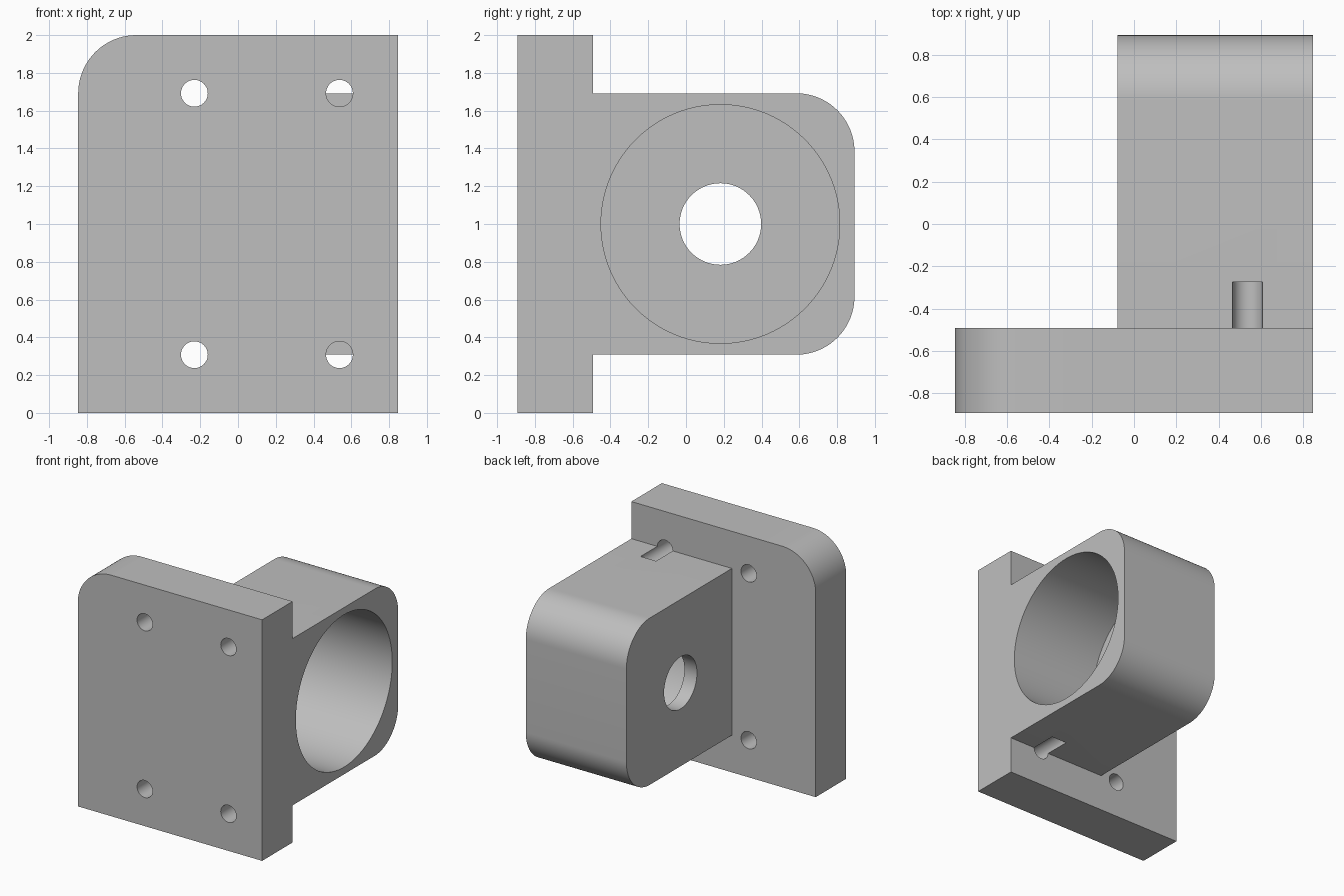
import bpy
import bmesh
from math import cos, sin, pi, radians
from mathutils import Vector

if "Cube" in bpy.data.objects:
    bpy.data.objects.remove(bpy.data.objects["Cube"], do_unlink=True)

HALF_X, HALF_Y = 0.846, 0.892
PLATE_BACK = -0.492
LOW, HIGH = 0.308, 1.692
FILLET = 0.308

grey = bpy.data.materials.new("plain grey")
grey.use_nodes = True
grey.diffuse_color = (0.52, 0.52, 0.52, 1)
grey.node_tree.nodes["Principled BSDF"].inputs["Base Color"].default_value = (0.52, 0.52, 0.52, 1)


def arc(cx, cy, r, start, sweep, steps):
    """Points along an arc, angles in degrees."""
    return [(cx + r * cos(radians(start + sweep * i / steps)),
             cy + r * sin(radians(start + sweep * i / steps))) for i in range(steps + 1)]


def prism(name, profile, axis, start, end):
    """Extrude a 2D profile along x (profile in y, z) or y (profile in x, z)."""
    bm = bmesh.new()
    place = (lambda p: (start, *p)) if axis == "x" else (lambda p: (p[0], start, p[1]))
    face = bm.faces.new([bm.verts.new(place(p)) for p in profile])
    grown = bmesh.ops.extrude_face_region(bm, geom=[face])["geom"]
    move = Vector((end - start, 0, 0)) if axis == "x" else Vector((0, end - start, 0))
    bmesh.ops.translate(bm, vec=move, verts=[v for v in grown if isinstance(v, bmesh.types.BMVert)])
    bmesh.ops.recalc_face_normals(bm, faces=bm.faces)
    mesh = bpy.data.meshes.new(name)
    bm.to_mesh(mesh)
    bm.free()
    mesh.materials.append(grey)
    obj = bpy.data.objects.new(name, mesh)
    bpy.context.collection.objects.link(obj)
    return obj


def rod(name, cx, cy, r, axis, start, end, sides):
    return prism(name, arc(cx, cy, r, 0, 360, sides)[:-1], axis, start, end)


def combine(target, other, operation):
    """Apply a boolean and discard the helper."""
    mod = target.modifiers.new(operation, "BOOLEAN")
    mod.operation, mod.object, mod.solver = operation, other, "EXACT"
    bpy.context.view_layer.objects.active = target
    bpy.ops.object.modifier_apply(modifier=mod.name)
    bpy.data.objects.remove(other, do_unlink=True)


# Mounting plate with one rounded top corner
plate_outline = [(-HALF_X, 0), (HALF_X, 0), (HALF_X, 2)]
plate_outline += arc(-HALF_X + FILLET, 2 - FILLET, FILLET, 90, 90, 20)
bracket = prism("bracket", plate_outline, "y", -HALF_Y, PLATE_BACK)

# Housing block with rounded rear edges, sunk into the plate
block_outline = [(PLATE_BACK - 0.1, HIGH), (PLATE_BACK - 0.1, LOW)]
block_outline += arc(HALF_Y - FILLET, LOW + FILLET, FILLET, -90, 90, 20)
block_outline += arc(HALF_Y - FILLET, HIGH - FILLET, FILLET, 0, 90, 20)
combine(bracket, prism("housing", block_outline, "x", -0.077, HALF_X), "UNION")

# Large blind bore and the shaft hole through its end wall
combine(bracket, rod("bore", 0.182, 1, 0.632, "x", 0.038, 1, 96), "DIFFERENCE")
combine(bracket, rod("shaft_hole", 0.182, 1, 0.216, "x", -0.2, 0.2, 64), "DIFFERENCE")

# Four screw holes; the pair beside the housing ends in short grooves
for x in (-0.231, 0.537):
    for z in (LOW, HIGH):
        combine(bracket, rod("screw_hole", x, z, 0.071, "y", -1, -0.273, 40), "DIFFERENCE")

bpy.ops.object.select_all(action="DESELECT")
bracket.select_set(True)
bpy.context.view_layer.objects.active = bracket
bpy.ops.object.shade_smooth_by_angle(angle=radians(30))
